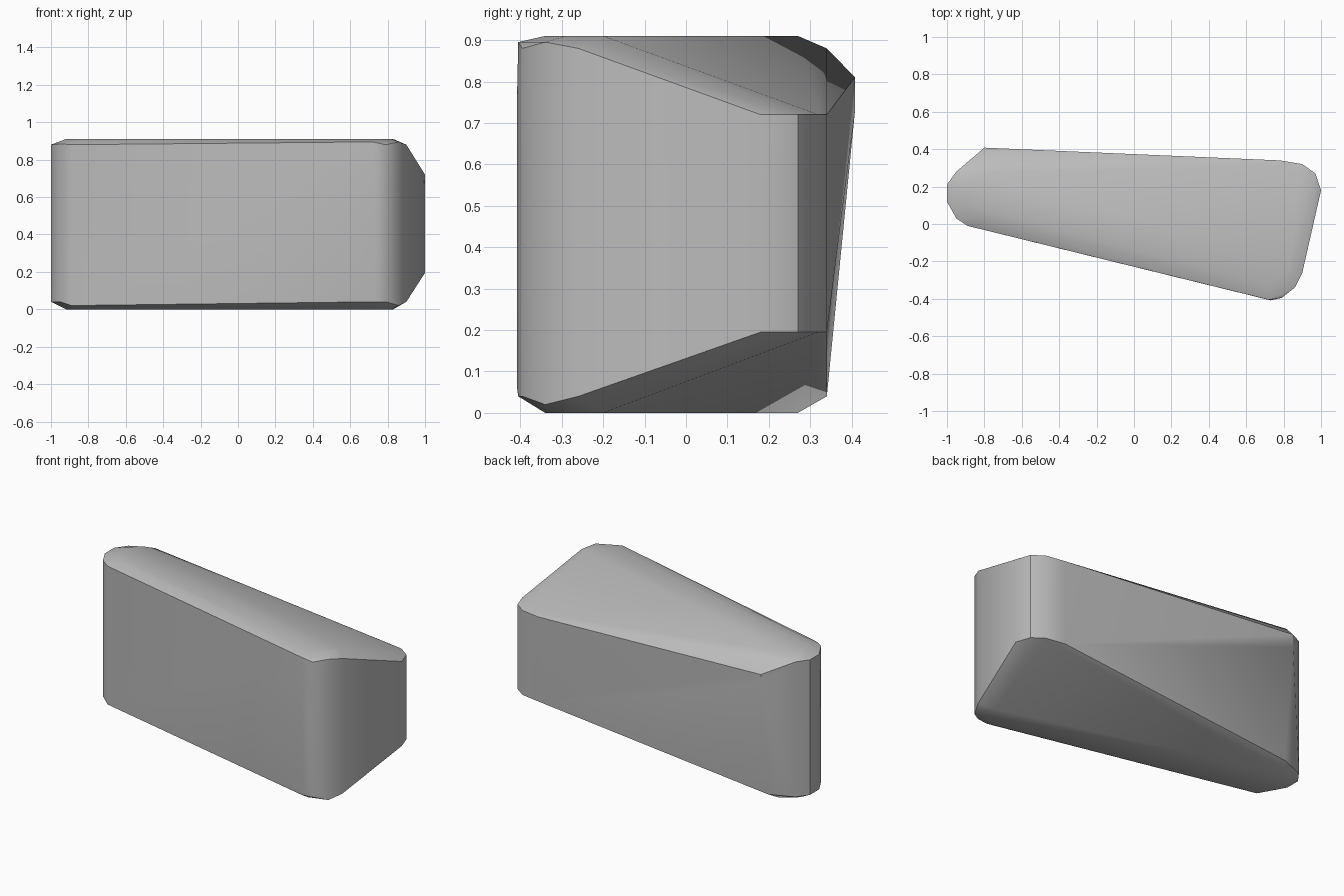
import bpy, bmesh, math

cube = bpy.data.objects.get("Cube")
if cube:
    bpy.data.objects.remove(cube, do_unlink=True)

HEIGHT = 0.91

# Material
grey = bpy.data.materials.new("stone grey")
grey.use_nodes = True
colour = (0.5, 0.5, 0.5, 1)
grey.diffuse_color = colour
grey.node_tree.nodes["Principled BSDF"].inputs["Base Color"].default_value = colour

# Wall outline: (x, y, lower z, upper z), with a low wedge at the back of the wide end
wall = [
    (-0.89, -0.01, 0.02, 0.88), (-0.95, 0.03, 0.04, 0.885),
    (-1.0, 0.12, 0.04, 0.88), (-1.0, 0.21, 0.04, 0.88), (-0.95, 0.28, 0.04, 0.88),
    (0.78, 0.34, 0.195, 0.72), (0.90, 0.32, 0.195, 0.72),
    (0.97, 0.27, 0.195, 0.72), (1.0, 0.18, 0.195, 0.72),
    (0.90, -0.26, 0.04, 0.88), (0.86, -0.34, 0.02, 0.895),
    (0.79, -0.395, 0.04, 0.88), (0.72, -0.405, 0.04, 0.895),
]
# Flat cap outline, shared by the top and the base
cap = [(-0.83, 0.03), (-0.92, 0.11), (-0.92, 0.20), (-0.83, 0.27),
       (0.83, -0.20), (0.82, -0.29), (0.72, -0.34)]
# Leaning back corner at the narrow end
corner = [(-0.8, 0.34, 0.04), (-0.8, 0.408, 0.73), (-0.8, 0.408, 0.81), (-0.81, 0.34, 0.88)]

# Stone block: the hull around the outlines
points = [(x, y, z) for x, y, low, high in wall for z in (low, high)]
points += [(x, y, z) for x, y in cap for z in (0, HEIGHT)]
points += corner
points.append((0.73, -0.408, 0.06))
points.append((0.73, -0.408, 0.76))

bm = bmesh.new()
for p in points:
    bm.verts.new(p)
hull = bmesh.ops.convex_hull(bm, input=bm.verts[:])
loose = {v for v in hull["geom_interior"] + hull["geom_unused"]
         if isinstance(v, bmesh.types.BMVert)}
bmesh.ops.delete(bm, geom=list(loose), context='VERTS')
bmesh.ops.dissolve_limit(bm, angle_limit=math.radians(1),
                         verts=bm.verts[:], edges=bm.edges[:])
bmesh.ops.recalc_face_normals(bm, faces=bm.faces[:])

mesh = bpy.data.meshes.new("stone_block")
bm.to_mesh(mesh)
bm.free()
mesh.materials.append(grey)
block = bpy.data.objects.new("stone_block", mesh)
bpy.context.collection.objects.link(block)

# Smooth the rounded corners, keep the hard edges
bpy.ops.object.select_all(action='DESELECT')
block.select_set(True)
bpy.context.view_layer.objects.active = block
bpy.ops.object.shade_smooth_by_angle(angle=math.radians(35))
